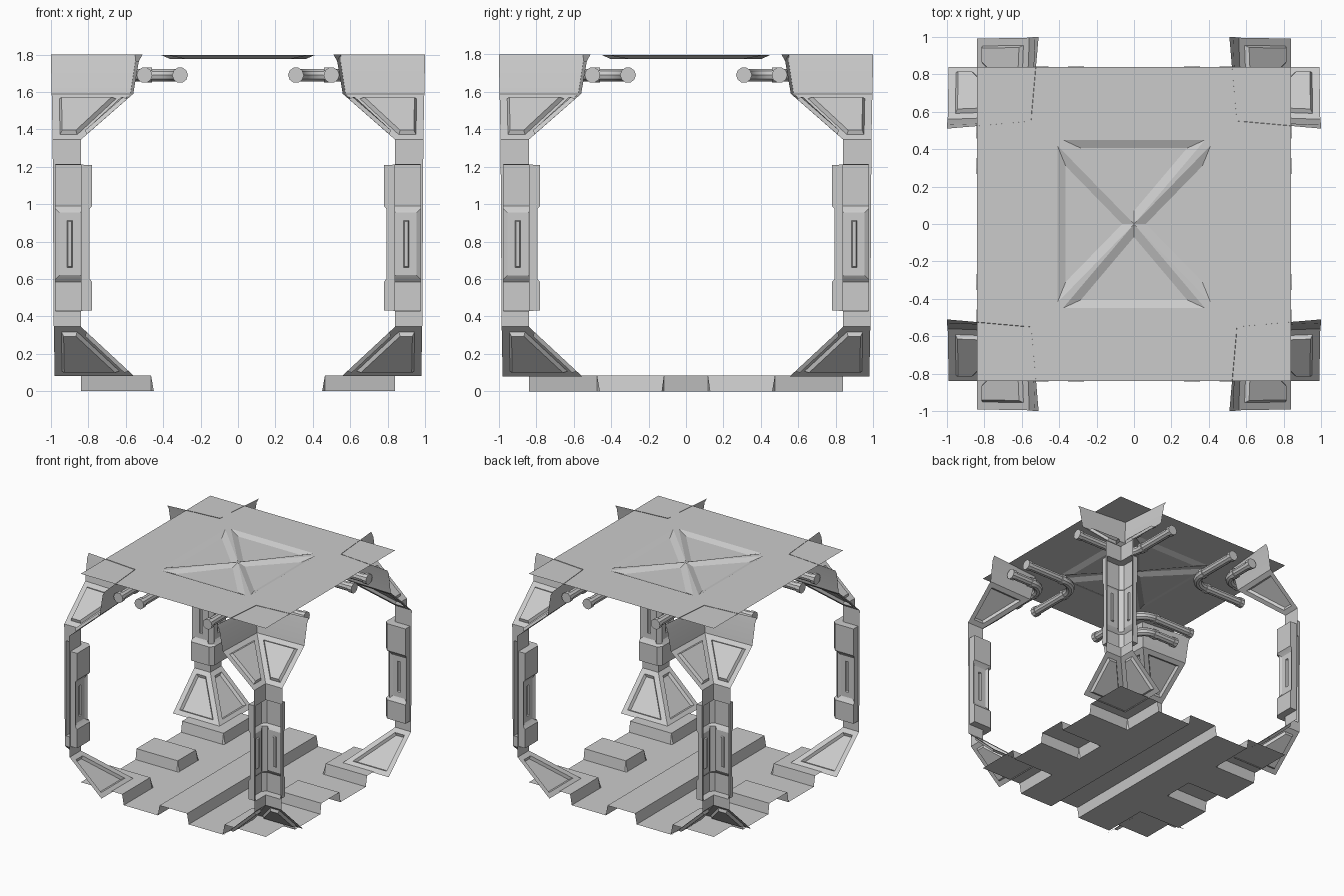
import bpy, bmesh, math
from mathutils import Vector

if "Cube" in bpy.data.objects:
    bpy.data.objects.remove(bpy.data.objects["Cube"])

GREY = (0.6, 0.6, 0.6, 1)
mat = bpy.data.materials.new("plain grey")
mat.use_nodes = True
mat.diffuse_color = GREY
mat.node_tree.nodes["Principled BSDF"].inputs["Base Color"].default_value = GREY


def add_mesh(name, bm):
    mesh = bpy.data.meshes.new(name)
    bm.to_mesh(mesh)
    bm.free()
    mesh.materials.append(mat)
    obj = bpy.data.objects.new(name, mesh)
    bpy.context.collection.objects.link(obj)
    return obj


def smooth(obj):
    bpy.ops.object.select_all(action='DESELECT')
    obj.select_set(True)
    bpy.context.view_layer.objects.active = obj
    bpy.ops.object.shade_smooth_by_angle(angle=math.radians(30))


def four_corners(obj):
    """Repeat a corner part at every corner of the room."""
    base = obj.name
    for i, place in enumerate(("back_left", "back_right", "front_right", "front_left")):
        part = obj if i == 0 else obj.copy()
        if i:
            bpy.context.collection.objects.link(part)
        part.name = f"{base}_{place}"
        part.rotation_euler.z = i * math.pi / 2


def loft(sections):
    """Skin a stack of open sections, front sides facing the room."""
    bm = bmesh.new()
    rows = [[bm.verts.new(p) for p in s] for s in sections]
    for low, high in zip(rows, rows[1:]):
        for i in range(len(low) - 1):
            bm.faces.new((low[i], high[i], high[i + 1], low[i + 1]))
    bmesh.ops.remove_doubles(bm, verts=bm.verts, dist=0.0005)
    bm.normal_update()
    return bm


def inset(bm, faces, width, depth):
    bmesh.ops.inset_individual(bm, faces=faces, thickness=width, depth=depth,
                               use_even_offset=True)


# Floor: low sheet with raised centre strip, corner pads and edge pads
def mirrored(values):
    return [-v for v in values] + values[::-1]


xs = mirrored([0.84, 0.465, 0.45, 0.14, 0.125])
ys = mirrored([0.84, 0.475, 0.46, 0.13, 0.118])


def floor_height(x, y):
    x, y = abs(x), abs(y)
    pad = x > 0.46 and (y > 0.47 or y < 0.12)
    return 0.085 if pad or x < 0.13 else 0.0


bm = bmesh.new()
grid = [[bm.verts.new((x, y, floor_height(x, y))) for x in xs] for y in ys]
for a, b in zip(grid, grid[1:]):
    for i in range(len(xs) - 1):
        bm.faces.new((a[i], a[i + 1], b[i + 1], b[i]))
bmesh.ops.dissolve_limit(bm, angle_limit=0.01, verts=bm.verts, edges=bm.edges)
add_mesh("floor", bm)

# Ceiling: flat sheet with four pressed triangles leaving a cross
bm = bmesh.new()
Z = 1.797
middle = bm.verts.new((0, 0, Z))
outer = [bm.verts.new((sx * 0.84, sy * 0.84, Z))
         for sx, sy in ((1, 1), (-1, 1), (-1, -1), (1, -1))]
ring = [bm.verts.new((x, y, Z)) for x, y in (
    (0.41, 0.42), (0.38, 0.45), (-0.38, 0.45), (-0.41, 0.42),
    (-0.41, -0.42), (-0.38, -0.45), (0.38, -0.45), (0.41, -0.42))]
triangles = []
for i in range(4):
    a, b, c = ring[2 * i], ring[2 * i + 1], ring[(2 * i + 2) % 8]
    bm.faces.new((middle, a, b))
    bm.faces.new((a, outer[i], b))
    bm.faces.new((b, outer[i], outer[(i + 1) % 4], c))
    triangles.append(bm.faces.new((middle, b, c)))
bm.normal_update()
inset(bm, triangles, 0.045, -0.02)
add_mesh("ceiling", bm)


# Column shaft: folded sheet with two bands and a slotted middle
def shaft_section(z, d):
    w, e, c = 0.983 + z * 0.006, 0.975, (0.03 if d < 0.84 else 0)
    half = [(w, 0.84), (e, 0.84), (e, d), (d + c, d)]
    path = half + [(y, x) for x, y in reversed(half)]
    return [(x, y, z) for x, y in path]


PLAIN, BAND, MID = 0.84, 0.78, 0.793
levels = [(0.345, PLAIN), (0.43, PLAIN), (0.431, BAND), (0.585, BAND), (0.6, MID),
          (0.975, MID), (0.99, BAND), (1.21, BAND), (1.211, PLAIN), (1.345, PLAIN)]
bm = loft([shaft_section(z, d) for z, d in levels])
panels = [f for f in bm.faces
          if 0.7 < f.calc_center_median().z < 0.9 and f.calc_area() > 0.04]
inset(bm, panels, 0.02, -0.012)
inset(bm, panels, 0.042, 0.0)
inset(bm, panels, 0.005, -0.012)
shaft = add_mesh("column_shaft", bm)
smooth(shaft)
four_corners(shaft)


# Column foot and head: folded sheets flaring into the room, with sunk panels
def flare_section(z, w, d, o):
    return [(w, o, z), (d, d, z), (o, w, z)]


def flare(name, sections, z_low, z_high):
    bm = loft([flare_section(*s) for s in sections])
    faces = [f for f in bm.faces if z_low < f.calc_center_median().z < z_high]
    inset(bm, faces, 0.04, 0.0)
    inset(bm, faces, 0.012, -0.022)
    obj = add_mesh(name, bm)
    smooth(obj)
    four_corners(obj)


flare("column_foot", [(0.08, 0.98, 0.555, 0.555), (0.345, 0.985, 0.84, 0.84)], 0, 1)
flare("column_head", [(1.345, 0.991, 0.84, 0.84), (1.59, 0.996, 0.575, 0.56),
                      (1.765, 1.0, 0.548, 0.53), (1.8, 1.0, 0.55, 0.51)], 1.3, 1.55)


# Pipes: a pair bending round each column head, with collars
def tube(name, points, radius):
    curve = bpy.data.curves.new(name, 'CURVE')
    curve.dimensions = '3D'
    curve.bevel_depth = radius
    curve.bevel_resolution = 3
    curve.use_fill_caps = True
    spline = curve.splines.new('POLY')
    spline.points.add(len(points) - 1)
    for p, co in zip(spline.points, points):
        p.co = (*co, 1)
    curve.materials.append(mat)
    obj = bpy.data.objects.new(name, curve)
    bpy.context.collection.objects.link(obj)
    bpy.ops.object.select_all(action='DESELECT')
    obj.select_set(True)
    bpy.context.view_layer.objects.active = obj
    bpy.ops.object.convert(target='MESH')
    obj = bpy.context.object
    smooth(obj)
    four_corners(obj)


PIPE_Z, END = 1.69, 0.84
for label, r, bend in (("inner", 0.5, 0.11), ("outer", 0.31, 0.15)):
    c = r + bend
    arc = [(c - bend * math.cos(t), c - bend * math.sin(t), PIPE_Z)
           for t in (math.pi / 2 * k / 8 for k in range(9))]
    tube(f"{label}_pipe", [(r, END, PIPE_Z)] + arc + [(END, r, PIPE_Z)], 0.035)
    for n, y in (("end", END - 0.035), ("bend", c)):
        a, b = (r, y, PIPE_Z), (r, y + 0.036, PIPE_Z)
        tube(f"{label}_pipe_{n}_collar_a", [a, b], 0.042)
        tube(f"{label}_pipe_{n}_collar_b",
             [(p[1], p[0], p[2]) for p in (a, b)], 0.042)
